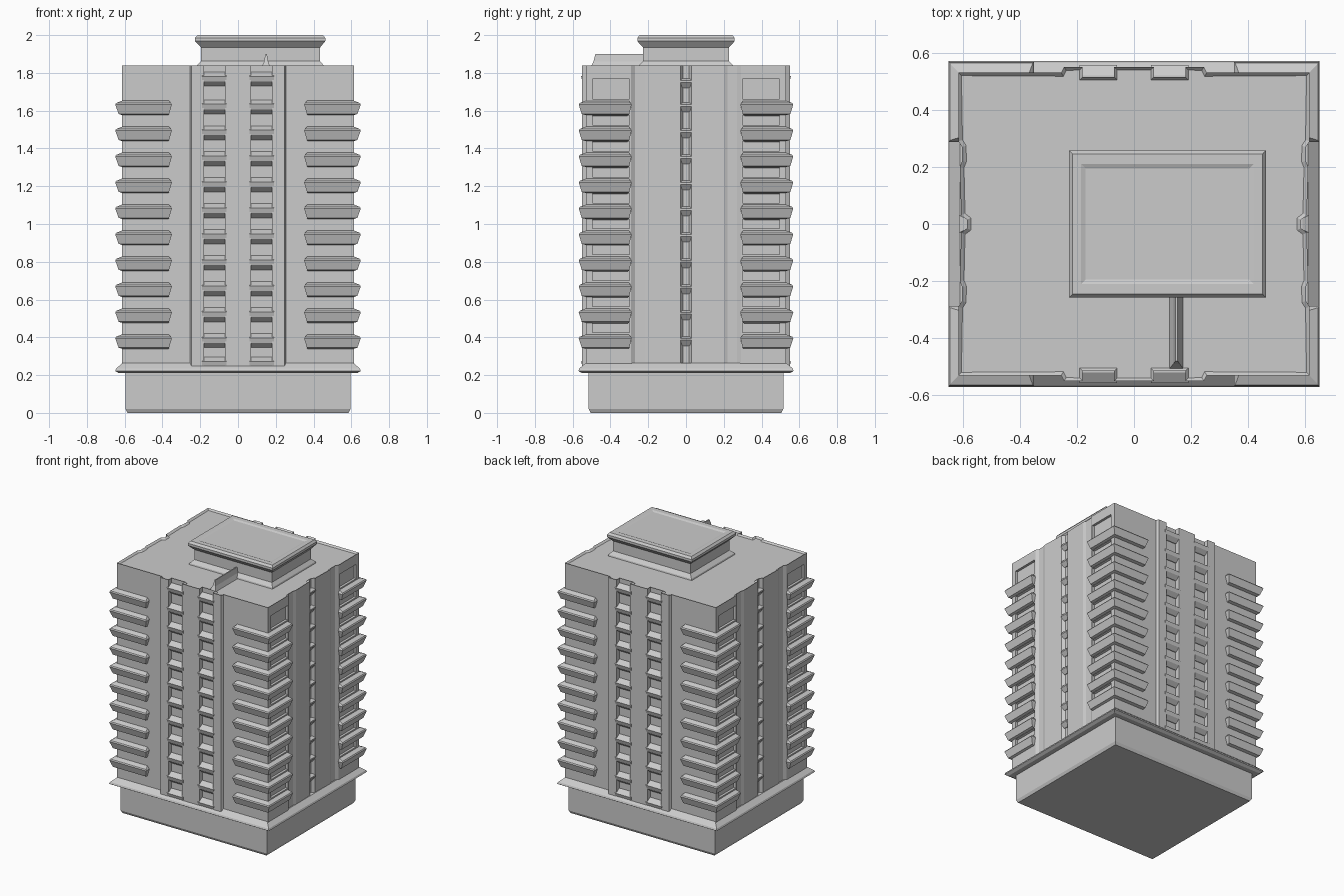
import bpy, bmesh
from mathutils import Vector

if "Cube" in bpy.data.objects:
    bpy.data.objects.remove(bpy.data.objects["Cube"])

LEVELS = [0.385 + 0.1375 * i for i in range(10)]


def loft(bm, rings):
    """Closed solid through rectangular rings (x0, x1, y0, y1, z)."""
    loops = [[bm.verts.new(p) for p in ((a, c, z), (b, c, z), (b, d, z), (a, d, z))]
             for a, b, c, d, z in rings]
    bm.faces.new(loops[0][::-1])
    bm.faces.new(loops[-1])
    for lo, hi in zip(loops, loops[1:]):
        for i in range(4):
            j = (i + 1) % 4
            bm.faces.new((lo[i], lo[j], hi[j], hi[i]))


def finish(bm, name, mirror=None):
    bmesh.ops.recalc_face_normals(bm, faces=bm.faces)
    me = bpy.data.meshes.new(name)
    bm.to_mesh(me)
    bm.free()
    ob = bpy.data.objects.new(name, me)
    bpy.context.collection.objects.link(ob)
    if mirror:
        m = ob.modifiers.new("mirror", 'MIRROR')
        m.use_axis = mirror
        m.use_mirror_merge = False
    return ob


def solid(name, ring_sets, mirror=None):
    bm = bmesh.new()
    for rings in ring_sets:
        loft(bm, rings)
    return finish(bm, name, mirror)


XY = (True, True, False)

# Plinth and the overhanging slab above it
solid("plinth", [[(-.585, .585, -.505, .505, 0), (-.595, .595, -.515, .515, .02),
                  (-.595, .595, -.515, .515, .225)]])
solid("podium_slab", [[(-.63, .63, -.55, .55, .21), (-.65, .65, -.57, .57, .222),
                       (-.645, .645, -.565, .565, .235), (-.61, .61, -.53, .53, .265)]])

# Tower: quarter outline with pilasters and slots, reflected four ways
q = [(.07, .55), (.07, .515), (.18, .515), (.18, .55), (.245, .55), (.255, .53),
     (.615, .53), (.615, .29), (.602, .27), (.602, .22), (.61, .20), (.605, .03), (.585, .015)]
outline = (q + [(x, -y) for x, y in reversed(q)]
           + [(-x, -y) for x, y in q] + [(-x, y) for x, y in reversed(q)])
bm = bmesh.new()
low = bm.faces.new([bm.verts.new((x, y, .22)) for x, y in outline])
ext = bmesh.ops.extrude_face_region(bm, geom=[low], use_keep_orig=True)["geom"]
bmesh.ops.translate(bm, verts=[v for v in ext if isinstance(v, bmesh.types.BMVert)],
                    vec=Vector((0, 0, 1.62)))
bmesh.ops.recalc_face_normals(bm, faces=bm.faces)
roof = max(bm.faces, key=lambda f: f.calc_center_median().z)
# Low parapet around the roof
bmesh.ops.inset_region(bm, faces=[roof], thickness=.015)
bmesh.ops.translate(bm, verts=roof.verts, vec=Vector((0, 0, -.012)))
tower = finish(bm, "tower")

# Shallow window recesses on the side walls
cutter = solid("window_cutter", [[(.597, .72, .30, .495, z + .04), (.597, .72, .30, .495, z + h)]
                                 for z in LEVELS for h in [.145 if z > 1.6 else .09]], XY)
cutter.hide_render = True
cutter.hide_viewport = True
cutter.display_type = 'WIRE'
cut = tower.modifiers.new("windows", 'BOOLEAN')
cut.operation = 'DIFFERENCE'
cut.solver = 'EXACT'
cut.object = cutter

# Balconies wrapping the four corners
solid("corner_balconies", [[(.37, .60, .31, .515, z - .05), (.365, .632, .30, .552, z - .04),
                            (.35, .65, .288, .568, z + .01), (.355, .645, .293, .563, z + .018),
                            (.37, .605, .305, .52, z + .034)] for z in LEVELS], XY)

# Sills and spandrels inside the front and back slots
sill_levels = [.26] + LEVELS + [1.77]
solid("slot_sills", [[(.06, .19, .50, .52, z - .04), (.06, .19, .50, .548, z - .015),
                      (.06, .19, .50, .556, z + .012), (.06, .19, .50, .52, z + .035)]
                     for z in sill_levels], XY)

# Small ledges in the middle groove of each side
solid("side_ledges", [[(.57, .59, -.02, .02, z - .03), (.57, .612, -.03, .03, z),
                       (.57, .612, -.03, .03, z + .01), (.57, .59, -.02, .02, z + .02)]
                      for z in LEVELS + [1.75]], (True, False, False))

# Roof penthouse with flared foot and cornice
solid("penthouse", [[(-.225, .46, -.255, .255, 1.82), (-.22, .455, -.25, .25, 1.838),
                     (-.195, .435, -.228, .228, 1.862), (-.195, .435, -.228, .228, 1.935),
                     (-.228, .462, -.258, .258, 1.968), (-.228, .462, -.258, .258, 1.985),
                     (-.215, .45, -.245, .245, 2.0), (-.185, .42, -.21, .21, 2.0),
                     (-.17, .405, -.195, .195, 1.994)]])

# Thin tapered wall from the penthouse to the front edge
solid("roof_fin", [[(.12, .175, -.51, -.22, 1.82), (.138, .16, -.49, -.22, 1.86),
                    (.145, .153, -.48, -.22, 1.9)]])
